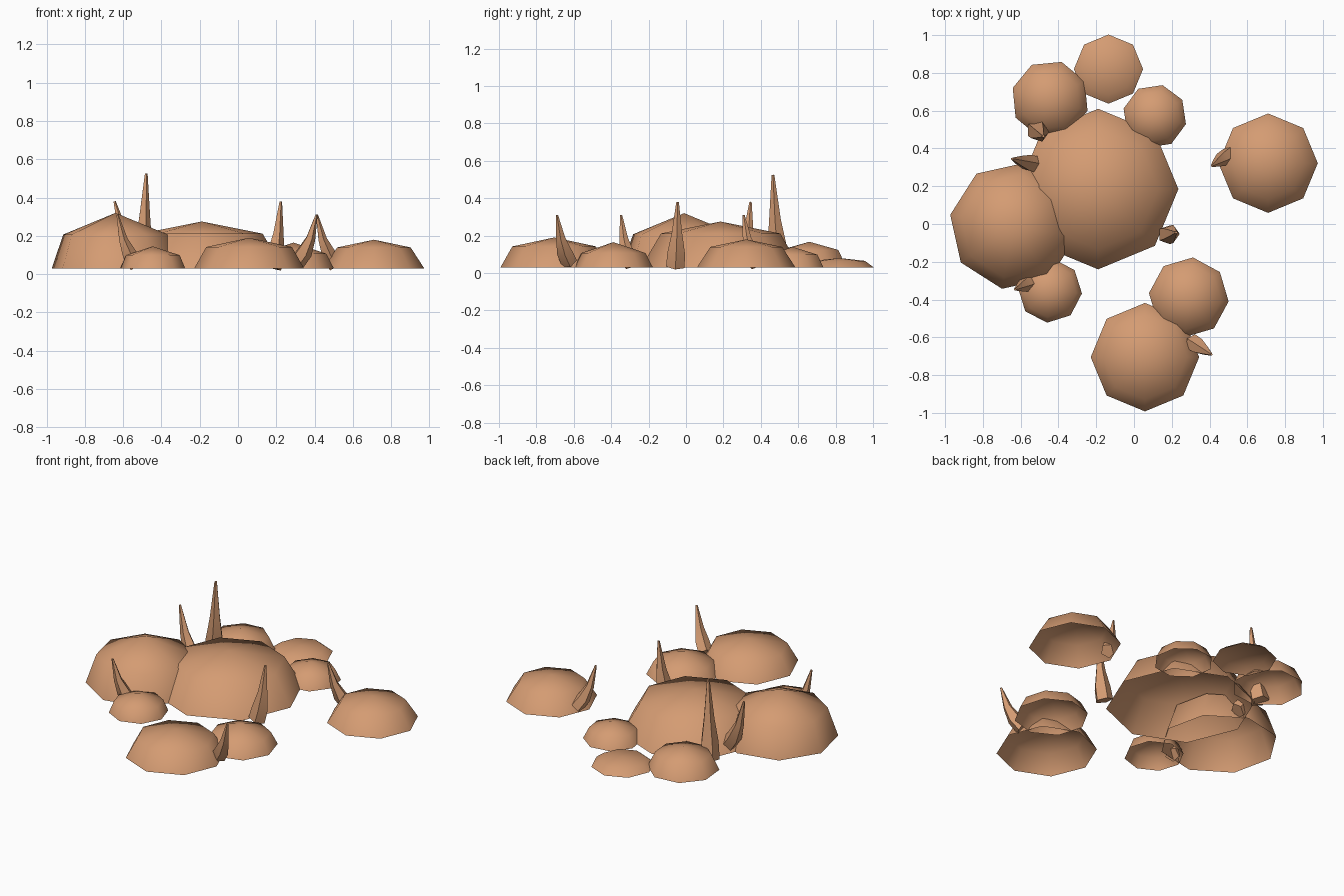
import bpy, bmesh, math
from mathutils import Vector

if "Cube" in bpy.data.objects:
    bpy.data.objects.remove(bpy.data.objects["Cube"])

clay = bpy.data.materials.new("clay")
clay.diffuse_color = (0.66, 0.33, 0.17, 1)
clay.use_nodes = True
clay.node_tree.nodes["Principled BSDF"].inputs["Base Color"].default_value = clay.diffuse_color


def finish(bm, name):
    bmesh.ops.recalc_face_normals(bm, faces=bm.faces[:])
    for f in bm.faces:
        f.smooth = True
    me = bpy.data.meshes.new(name)
    bm.to_mesh(me)
    bm.free()
    me.materials.append(clay)
    ob = bpy.data.objects.new(name, me)
    bpy.context.collection.objects.link(ob)
    return ob


def bridge(bm, a, b):
    n = len(a)
    for i in range(n):
        bm.faces.new((a[i], a[(i + 1) % n], b[(i + 1) % n], b[i]))


# Open-bottomed eight-sided mound: rim, one shoulder ring, apex
def dome(name, x, y, r, h, rot, kr, kh):
    bm = bmesh.new()
    rings = []
    for rr, z in ((r, 0.03), (r * kr, 0.03 + h * kh)):
        rings.append([bm.verts.new((x + rr * math.cos(a), y + rr * math.sin(a), z))
                      for a in (math.radians(rot + 45 * i) for i in range(8))])
    bridge(bm, *rings)
    top = bm.verts.new((x, y, 0.03 + h))
    for i in range(8):
        bm.faces.new((rings[1][i], rings[1][(i + 1) % 8], top))
    finish(bm, name)


# Five-sided spike that leans out at the root and curves upright
def spike(name, base, tip, r):
    b, t = Vector(base), Vector(tip)
    ctrl = Vector((b.x + (t.x - b.x) * 0.7, b.y + (t.y - b.y) * 0.7, b.z + (t.z - b.z) * 0.3))
    bm = bmesh.new()
    rings = []
    for u, k in ((0, 0.95), (0.3, 0.9), (0.6, 0.55), (1, 0.13)):
        p = b * (1 - u) ** 2 + ctrl * 2 * u * (1 - u) + t * u * u
        d = ((ctrl - b) * (1 - u) + (t - ctrl) * u).normalized()
        q = Vector((0, 0, 1)).rotation_difference(d)
        rings.append([bm.verts.new(p + q @ Vector((r * k * math.cos(a), r * k * math.sin(a), 0)))
                      for a in (math.tau * i / 5 for i in range(5))])
    for a, c in zip(rings, rings[1:]):
        bridge(bm, a, c)
    bm.faces.new(rings[0][::-1])
    bm.faces.new(rings[-1])
    ob = finish(bm, name)
    bpy.ops.object.select_all(action='DESELECT')
    ob.select_set(True)
    bpy.context.view_layer.objects.active = ob
    bpy.ops.object.shade_smooth_by_angle(angle=math.radians(50))


# Mounds: x, y, radius, height, rotation, shoulder radius and height ratios
mounds = [
    (-0.19, 0.185, 0.425, 0.245, 0, 0.75, 0.74),
    (-0.64, -0.01, 0.338, 0.29, 35, 0.82, 0.61),
    (0.71, 0.322, 0.263, 0.15, 0, 0.73, 0.73),
    (0.058, -0.705, 0.287, 0.16, 0, 0.78, 0.70),
    (0.29, -0.388, 0.212, 0.135, -6, 0.81, 0.57),
    (-0.445, -0.353, 0.17, 0.115, -5, 0.83, 0.60),
    (-0.444, 0.66, 0.207, 0.137, 28, 0.78, 0.68),
    (-0.135, 0.82, 0.183, 0.05, 0, 0.75, 0.70),
    (0.11, 0.57, 0.17, 0.11, -14, 0.80, 0.62),
]
for i, m in enumerate(mounds):
    dome(f"mound_{i + 1}", *m)

# Spikes: root, tip, radius
spikes = [
    ((-0.515, 0.50, 0.04), (-0.48, 0.465, 0.525), 0.06),
    ((0.175, -0.057, 0.035), (0.223, -0.045, 0.38), 0.055),
    ((-0.51, 0.31, 0.06), (-0.645, 0.345, 0.38), 0.05),
    ((-0.535, -0.30, 0.05), (-0.63, -0.347, 0.31), 0.045),
    ((0.305, -0.625, 0.06), (0.41, -0.69, 0.31), 0.048),
    ((0.505, 0.37, 0.05), (0.412, 0.308, 0.31), 0.045),
]
for i, s in enumerate(spikes):
    spike(f"spike_{i + 1}", *s)
